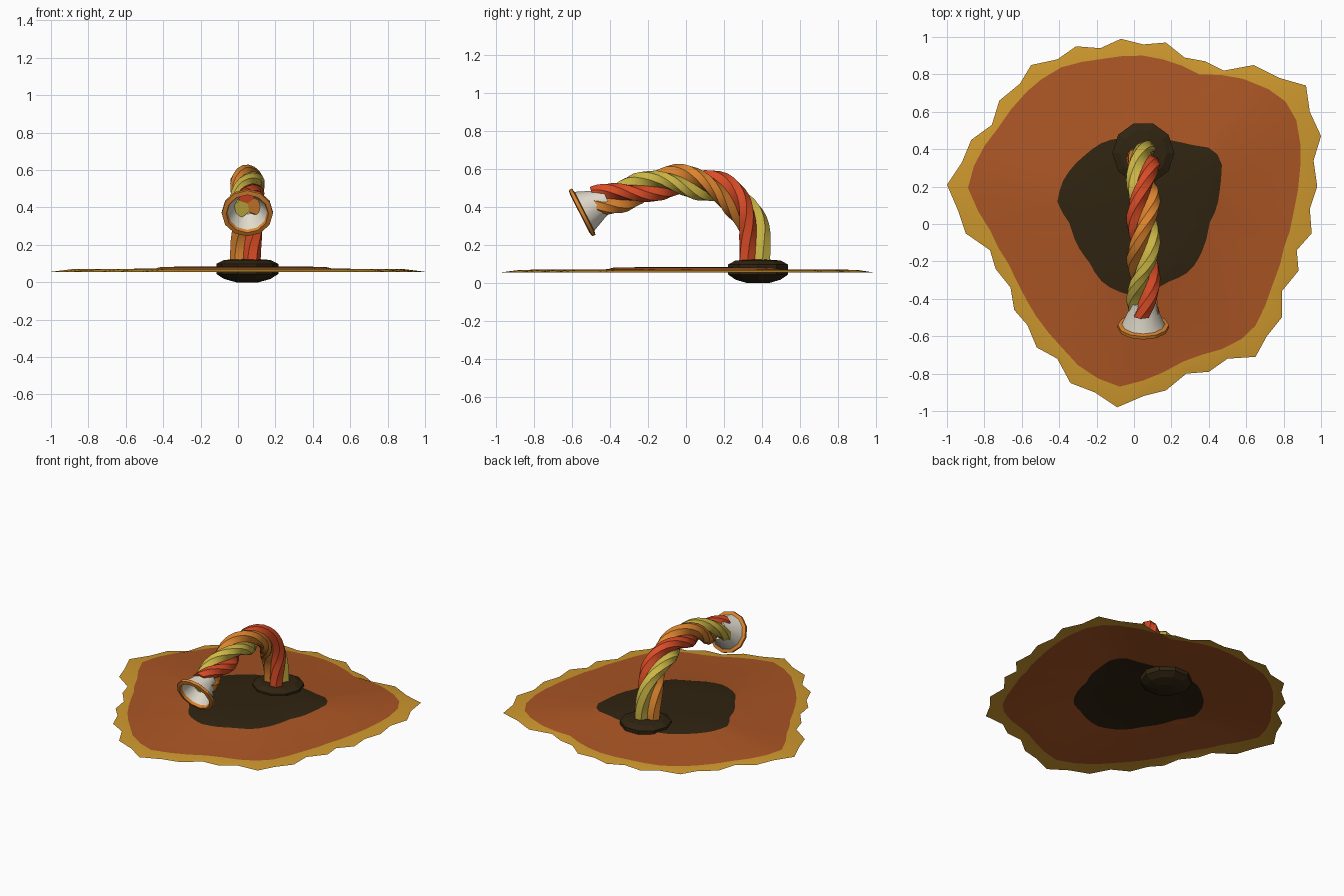
import bpy, bmesh, math
from mathutils import Vector

cube = bpy.data.objects.get("Cube")
if cube:
    bpy.data.objects.remove(cube, do_unlink=True)


def material(name, rgb):
    lin = [((c / 255 + 0.055) / 1.055) ** 2.4 for c in rgb]
    mat = bpy.data.materials.new(name)
    mat.use_nodes = True
    mat.diffuse_color = (*lin, 1)
    mat.node_tree.nodes["Principled BSDF"].inputs["Base Color"].default_value = (*lin, 1)
    return mat


yellow_edge = material("ochre yellow", (206, 152, 46))
rust = material("rust orange", (170, 85, 36))
dark = material("dark brown", (48, 36, 17))
red = material("red", (218, 76, 38))
yellow = material("yellow", (206, 184, 70))
orange = material("orange", (220, 132, 46))
white = material("warm white", (226, 220, 205))


def finish(name, bm, mats, angle=None):
    bmesh.ops.recalc_face_normals(bm, faces=bm.faces)
    mesh = bpy.data.meshes.new(name)
    bm.to_mesh(mesh)
    bm.free()
    for m in mats:
        mesh.materials.append(m)
    obj = bpy.data.objects.new(name, mesh)
    bpy.context.collection.objects.link(obj)
    if angle:
        bpy.ops.object.select_all(action="DESELECT")
        obj.select_set(True)
        bpy.context.view_layer.objects.active = obj
        bpy.ops.object.shade_smooth_by_angle(angle=math.radians(angle))
    return obj


def bridge(bm, a, b, index=0):
    n = len(a)
    for i in range(n):
        j = (i + 1) % n
        bm.faces.new((a[i], a[j], b[j], b[i])).material_index = index


# Ground sheet outlines, listed clockwise in hundredths
outer = [(-100, 21), (-92, 33), (-87, 45), (-76, 53), (-72, 66), (-61, 75), (-55, 85), (-41, 88),
         (-31, 95), (-18, 94), (-7, 99), (5, 96), (17, 97), (27, 89), (38, 87), (48, 82),
         (64, 85), (78, 78), (92, 74), (94, 60), (100, 47), (96, 34), (98, 20), (94, 8),
         (95, -5), (87, -14), (88, -25), (79, -36), (79, -50), (71, -60), (65, -71), (50, -72),
         (40, -79), (28, -80), (17, -89), (5, -92), (-9, -98), (-21, -90), (-34, -85), (-41, -72),
         (-52, -66), (-57, -54), (-64, -46), (-66, -34), (-74, -24), (-77, -14), (-90, -5), (-94, 7)]
middle = [(-89, 20), (-84, 35), (-72, 52), (-56, 72), (-41, 83), (-18, 88), (5, 90), (19, 87),
          (35, 80), (64, 76), (80, 67), (88, 53), (89, 35), (86, 11), (80, -13), (73, -35),
          (64, -56), (54, -64), (30, -71), (14, -80), (-8, -87), (-26, -79), (-40, -64),
          (-56, -43), (-65, -24), (-77, -3)]
inner = [(-41, 12), (-38, 23), (-26, 37), (-16, 44), (0, 46), (22, 44), (32, 42), (43, 40),
         (47, 32), (46, 21), (40, 0), (37, -13), (30, -25), (18, -31), (8, -36), (-2, -38),
         (-16, -32), (-24, -20), (-34, 0)]
HUB = Vector((0.03, 0.05))


def polar(points):
    out = []
    for p in points:
        d = Vector(p) / 100 - HUB
        out.append((math.atan2(d.y, d.x), d.length))
    return sorted(out)


def radius_at(ring, a):
    turn = 2 * math.pi
    ext = [(ring[-1][0] - turn, ring[-1][1])] + ring + [(ring[0][0] + turn, ring[0][1])]
    for (a0, r0), (a1, r1) in zip(ext, ext[1:]):
        if a0 <= a <= a1:
            return r0 + (r1 - r0) * (a - a0) / (a1 - a0)


# Ground sheet: frayed border, rust field, raised dark patch
rim, field, patch = polar(outer), polar(middle), polar(inner)
bm = bmesh.new()
rings = []
for shape, scale, z in ((rim, 1, 0.056), (field, 1, 0.07), (patch, 1.08, 0.073),
                        (patch, 1, 0.082), (patch, 0.5, 0.085)):
    loop = []
    for a, _ in rim:
        r = radius_at(shape, a) * scale
        loop.append(bm.verts.new((HUB.x + r * math.cos(a), HUB.y + r * math.sin(a), z)))
    rings.append(loop)
for k, index in enumerate((0, 1, 1, 2)):
    bridge(bm, rings[k], rings[k + 1], index)
bm.faces.new(rings[-1]).material_index = 2
sheet = finish("ground_sheet", bm, [yellow_edge, rust, dark], 30)


def lathe(name, profile, sides, mats, origin, axis, rule=lambda k: 0, angle=None, caps=True):
    """Turn (radius, height) pairs around an axis through origin."""
    bm = bmesh.new()
    turn = Vector((0, 0, 1)).rotation_difference(Vector(axis).normalized())
    loops = []
    for r, h in profile:
        loops.append([bm.verts.new(Vector(origin) + turn @ Vector(
            (r * math.cos(2 * math.pi * i / sides), r * math.sin(2 * math.pi * i / sides), h)))
            for i in range(sides)])
    for k in range(len(loops) - 1):
        bridge(bm, loops[k], loops[k + 1], rule(k))
    if caps:
        bm.faces.new(loops[0])
        bm.faces.new(loops[-1])
    return finish(name, bm, mats, angle)


# Faceted base knob
lathe("base_knob", [(0.06, 0), (0.125, 0.018), (0.166, 0.045), (0.166, 0.098), (0.125, 0.119),
                    (0.06, 0.124)], 10, [dark], (0.05, 0.38, 0), (0, 0, 1))

# Stem centre line as (y, z, twist in degrees)
stem = [Vector(p) for p in (
    (.36, .08, 150), (.36, .2, 140), (.34, .32, 110), (.28, .42, 60), (.18, .495, 0),
    (.05, .53, -75), (-.1, .535, -157), (-.25, .49, -245), (-.4, .445, -330), (-.48, .42, -370))]


def smooth_path(pts, steps):
    ext = [2 * pts[0] - pts[1]] + pts + [2 * pts[-1] - pts[-2]]
    out = []
    for a, b, c, d in zip(ext, ext[1:], ext[2:], ext[3:]):
        for s in range(steps):
            t = s / steps
            out.append(b + (c - a) * t / 2 + (a - 2.5 * b + 2 * c - d / 2) * t ** 2
                       + (1.5 * (b - c) + (d - a) / 2) * t ** 3)
    return out + [pts[-1]]


path = smooth_path(stem, 4)
X = Vector((1, 0, 0))


def strand(name, mat, phase, sides=6, size=0.047, offset=0.045):
    bm = bmesh.new()
    loops = []
    for i, p in enumerate(path):
        step = path[min(i + 1, len(path) - 1)] - path[max(i - 1, 0)]
        normal = Vector((0, step.x, step.y)).normalized().cross(X)
        a = math.radians(p.z + phase)

        def around(angle, r):
            return (normal * math.cos(angle) + X * math.sin(angle)) * r
        centre = Vector((0.05, p.x, p.y)) + around(a, offset)
        loops.append([bm.verts.new(centre + around(a + 2 * math.pi * k / sides, size))
                      for k in range(sides)])
    for a, b in zip(loops, loops[1:]):
        bridge(bm, a, b)
    bm.faces.new(loops[0])
    bm.faces.new(loops[-1])
    finish(name, bm, [mat], 30)


# Three strands twisted into the stem
for name, mat, phase in (("red_strand", red, 0), ("orange_strand", orange, 120),
                         ("yellow_strand", yellow, -120)):
    strand(name, mat, phase)

# Hollow flared cup with an orange lip
cup = [(0.03, 0), (0.065, 0), (0.078, 0.05), (0.115, 0.135), (0.137, 0.14), (0.137, 0.158),
       (0.113, 0.163), (0.105, 0.145), (0.06, 0.05), (0.02, 0.04)]
lathe("flared_cup", cup, 12, [white, orange], (0.05, -0.415, 0.44), (0, -0.89, -0.455),
      lambda k: 1 if 3 <= k <= 6 else 0, 30)
